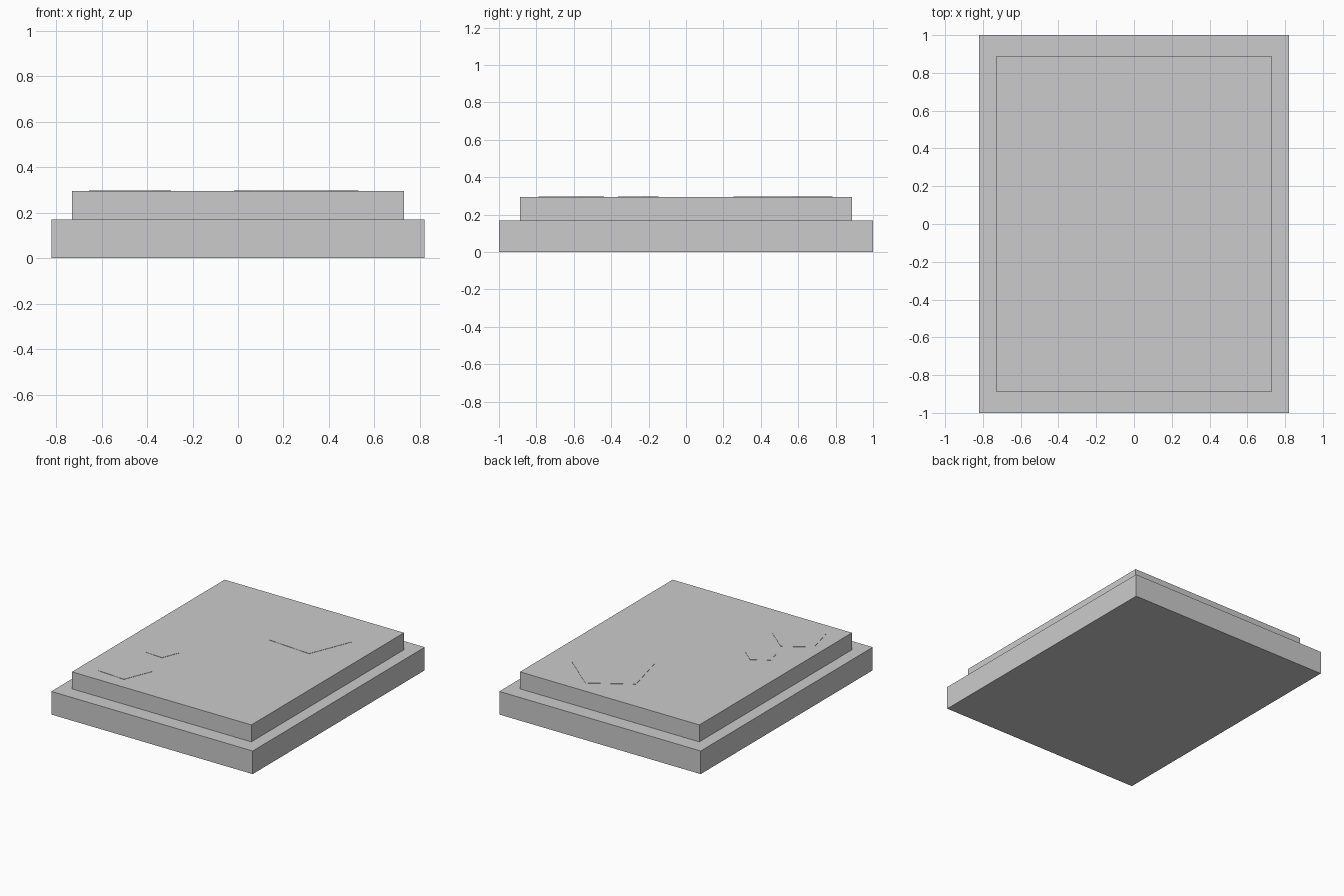
import bpy
import math

if "Cube" in bpy.data.objects:
    bpy.data.objects.remove(bpy.data.objects["Cube"])


def box(name, sx, sy, z0, z1):
    bpy.ops.mesh.primitive_cube_add(size=1, location=(0, 0, (z0 + z1) / 2))
    ob = bpy.context.object
    ob.name = name
    ob.scale = (sx, sy, z1 - z0)
    bpy.ops.object.transform_apply(location=False, rotation=False, scale=True)
    return ob


def patch(name, x, y, radius):
    # thin five-sided plate resting on the upper slab
    bpy.ops.mesh.primitive_cylinder_add(
        vertices=5, radius=radius, depth=0.004,
        location=(x, y, TOP), rotation=(0, 0, math.radians(-4)))
    bpy.context.object.name = name


STEP, TOP = 0.17, 0.295

# stepped slabs
box("lower_slab", 1.64, 2.0, 0, STEP)
box("upper_slab", 1.46, 1.775, STEP, TOP)

# pentagonal surface patches
patch("large_patch", 0.25, 0.497, 0.288)
patch("medium_patch", -0.478, -0.627, 0.19)
patch("small_patch", -0.427, -0.264, 0.117)
